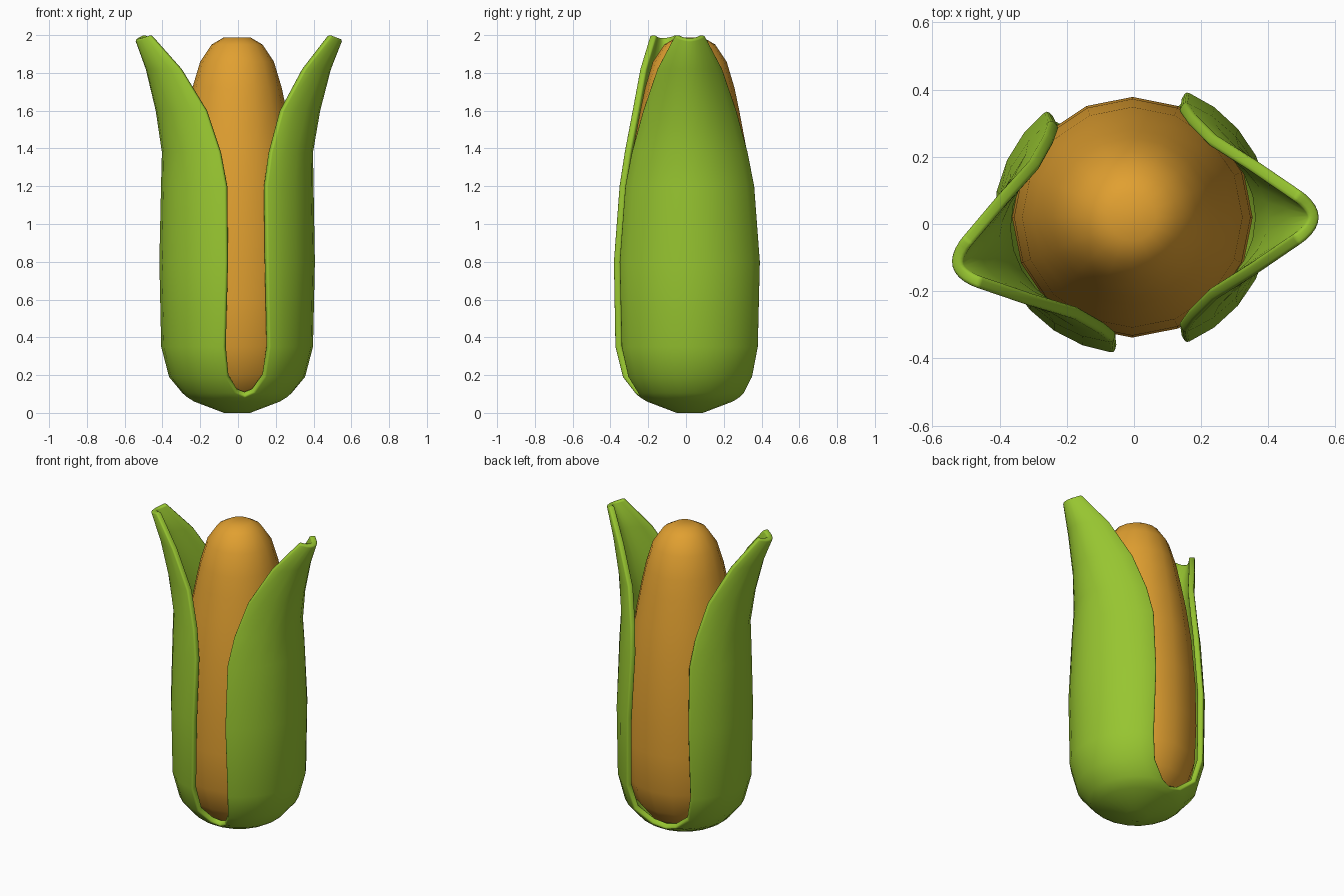
import bpy, bmesh, math

if "Cube" in bpy.data.objects:
    bpy.data.objects.remove(bpy.data.objects["Cube"])

CX, CY = -0.005, 0.02   # axis of the cob


def material(name, rgb):
    m = bpy.data.materials.new(name)
    m.diffuse_color = (*rgb, 1)
    m.use_nodes = True
    m.node_tree.nodes["Principled BSDF"].inputs["Base Color"].default_value = m.diffuse_color
    return m


def finish(bm, name, mat):
    bmesh.ops.remove_doubles(bm, verts=bm.verts, dist=0.002)
    bmesh.ops.recalc_face_normals(bm, faces=bm.faces)
    bm.normal_update()
    # the lowest face must look down
    low = min(bm.faces, key=lambda f: f.calc_center_median().z)
    if low.normal.z > 0:
        bmesh.ops.reverse_faces(bm, faces=bm.faces)
    for f in bm.faces:
        f.smooth = True
    me = bpy.data.meshes.new(name)
    bm.to_mesh(me)
    bm.free()
    me.materials.append(mat)
    ob = bpy.data.objects.new(name, me)
    bpy.context.collection.objects.link(ob)
    ob.location = (CX, CY, 0)
    return ob


def skin(bm, rings, closed):
    rows = [[bm.verts.new(p) for p in r] for r in rings]
    n = len(rows[0])
    for a, b in zip(rows, rows[1:]):
        for i in range(n if closed else n - 1):
            j = (i + 1) % n
            bm.faces.new((a[i], a[j], b[j], b[i]))
    return rows


green = material("husk green", (0.31, 0.56, 0.03))
orange = material("corn orange", (0.75, 0.35, 0.03))

# cob: 16-sided turned profile (radius, height)
profile = [(0.1, 0.05), (0.205, 0.08), (0.30, 0.2), (0.348, 0.35), (0.358, 0.6),
           (0.352, 0.9), (0.328, 1.2), (0.296, 1.42), (0.262, 1.6), (0.237, 1.72),
           (0.195, 1.86), (0.135, 1.95), (0.07, 1.988)]
bm = bmesh.new()
rings = [[(r * math.cos(k * math.tau / 16), r * math.sin(k * math.tau / 16), z)
          for k in range(16)] for r, z in profile]
rows = skin(bm, rings, True)
bm.faces.new(rows[0])
bm.faces.new(rows[-1])
finish(bm, "cob", orange)


# husk: two leaves that share a closed cup at the base
def arc(z, r, deg, blend):
    a = math.radians(deg)
    return (z, r, r * math.cos(a), r * math.sin(a), blend)


# height, radius at leaf middle, edge distance outward, half width, base turn
sections = [arc(0.0, 0.001, 90, 1), arc(0.0, 0.07, 90, 1), arc(0.06, 0.23, 90, 1),
            arc(0.085, 0.27, 90, 1), arc(0.105, 0.29, 78, 0.6), arc(0.19, 0.36, 67, 0.1),
            arc(0.35, 0.402, 65, 0), (0.8, 0.412, 0.16, 0.375, 0),
            (1.2, 0.405, 0.155, 0.345, 0), (1.38, 0.402, 0.18, 0.31, 0),
            (1.6, 0.44, 0.24, 0.25, 0), (1.82, 0.497, 0.36, 0.175, 0),
            (2.0, 0.558, 0.5, 0.08, 0)]
STEPS = 10
bm = bmesh.new()
for top_turn, base_turn in ((0, 9), (195.5, 189)):
    rings = []
    for z, m, e, w, blend in sections:
        a = math.atan2(w, e)
        t = math.radians(top_turn + (base_turn - top_turn) * blend)
        ring = []
        for i in range(STEPS + 1):
            u = 2 * i / STEPS - 1
            y = w * math.sin(u * a) / math.sin(a)
            x = e + (m - e) * (math.cos(u * a) - math.cos(a)) / (1 - math.cos(a))
            dip = 0.025 * (1 - u * u) if z > 1.9 else 0   # notched tip
            ring.append((x * math.cos(t) - y * math.sin(t),
                         x * math.sin(t) + y * math.cos(t), z - dip))
        rings.append(ring)
    skin(bm, rings, False)
husk = finish(bm, "husk", green)
s = husk.modifiers.new("thickness", 'SOLIDIFY')
s.thickness = 0.036
s.offset = -1
# rounded rim
b = husk.modifiers.new("rim", 'BEVEL')
b.width = 0.01
b.segments = 2
b.limit_method = 'ANGLE'
b.angle_limit = math.radians(60)
